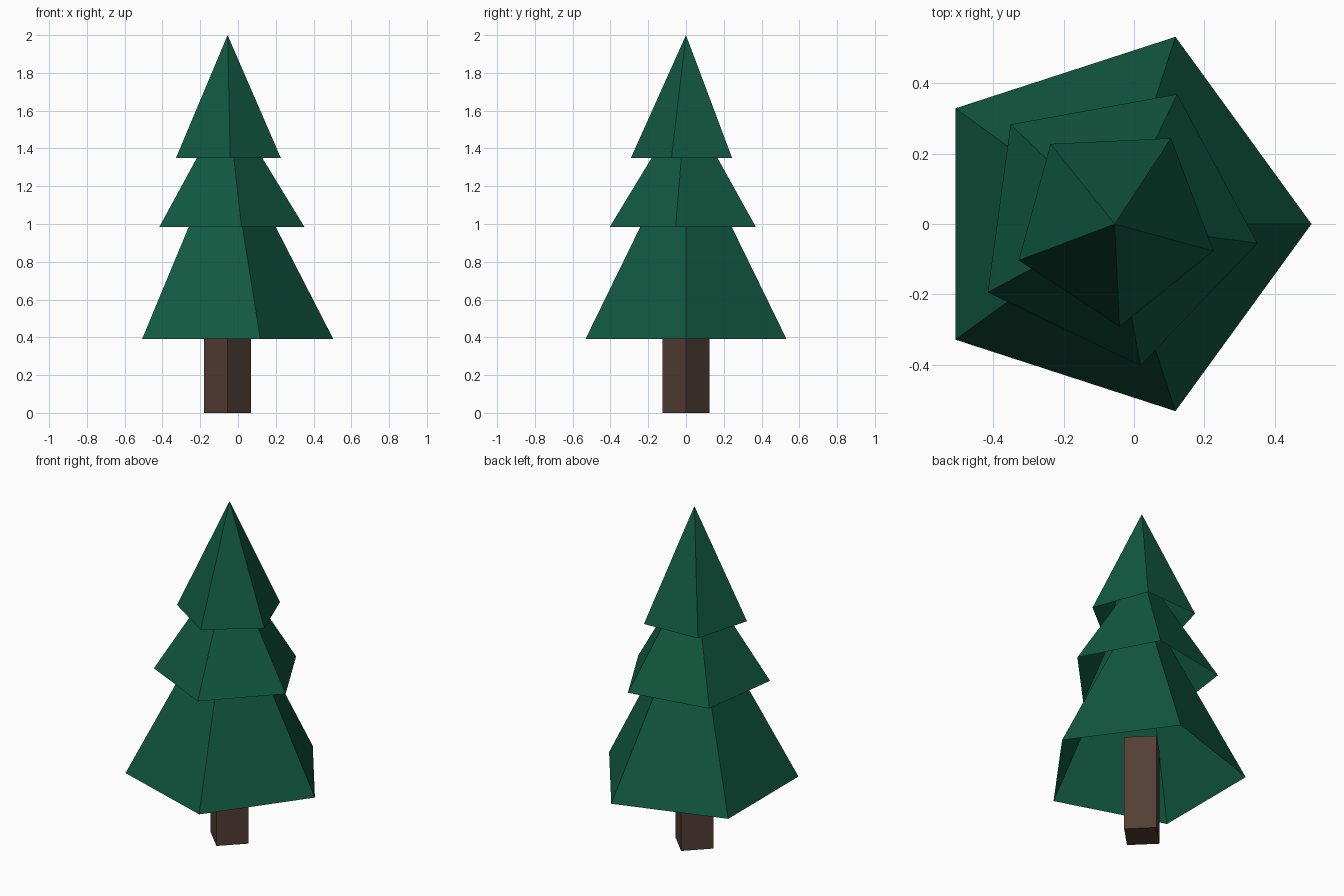
import bpy, bmesh, math

if "Cube" in bpy.data.objects:
    bpy.data.objects.remove(bpy.data.objects["Cube"])

AXIS_X = -0.055  # trunk axis, offset so the tree's bounds are centred


def material(name, rgb):
    m = bpy.data.materials.new(name)
    m.diffuse_color = (*rgb, 1.0)
    m.use_nodes = True
    m.node_tree.nodes["Principled BSDF"].inputs["Base Color"].default_value = m.diffuse_color
    return m


green = material("pine green", (0.0056, 0.098, 0.051))
brown = material("bark brown", (0.088, 0.049, 0.036))


def ring_solid(name, mat, sides, r_base, r_top, z0, z1, turn, caps):
    """Flat-shaded cone or prism with its first corner turned from +x."""
    bm = bmesh.new()
    base, top = [], []
    for i in range(sides):
        a = math.radians(turn) + math.tau * i / sides
        c, s = math.cos(a), math.sin(a)
        base.append(bm.verts.new((AXIS_X + r_base * c, r_base * s, z0)))
        if r_top > 0:
            top.append(bm.verts.new((AXIS_X + r_top * c, r_top * s, z1)))
    if r_top == 0:
        top = [bm.verts.new((AXIS_X, 0, z1))]
    for i in range(sides):
        j = (i + 1) % sides
        if r_top > 0:
            bm.faces.new((base[i], base[j], top[j], top[i]))
        else:
            bm.faces.new((base[i], base[j], top[0]))
    if caps:
        bm.faces.new(base[::-1])
        if r_top > 0:
            bm.faces.new(top)
    mesh = bpy.data.meshes.new(name)
    bm.to_mesh(mesh)
    bm.free()
    mesh.materials.append(mat)
    obj = bpy.data.objects.new(name, mesh)
    bpy.context.collection.objects.link(obj)
    return obj


# Square trunk standing on its corner direction
ring_solid("trunk", brown, 4, 0.124, 0.124, 0.0, 0.57, 0, True)

# Three hollow five-sided foliage tiers, each twisted a little further
for name, radius, z0, z1, turn in (
    ("lower_foliage", 0.56, 0.39, 1.48, 0),
    ("middle_foliage", 0.41, 0.985, 1.65, -7.7),
    ("top_foliage", 0.292, 1.35, 2.0, -15.3),
):
    ring_solid(name, green, 5, radius, 0, z0, z1, turn, False)
